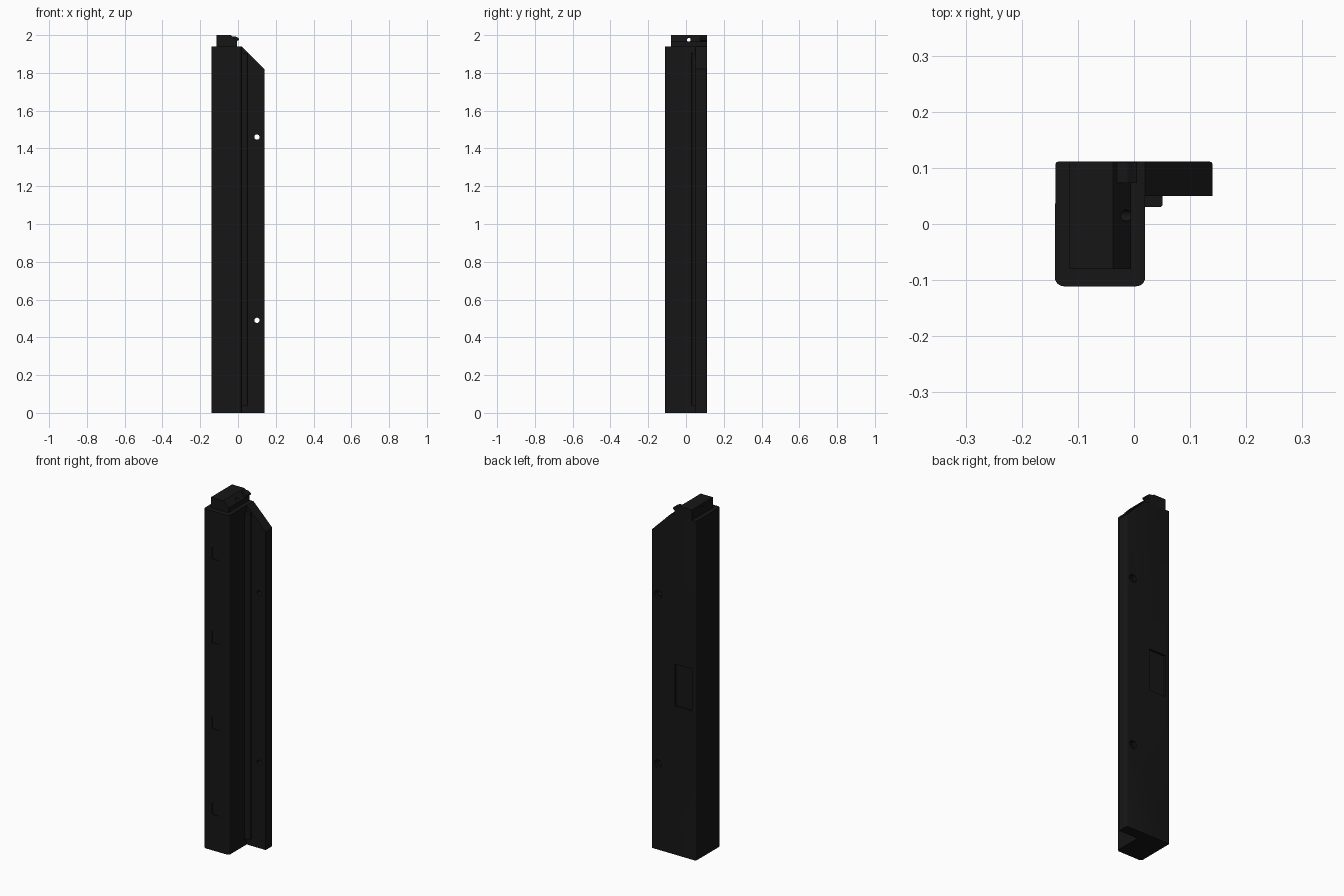
import bpy, bmesh, math

if "Cube" in bpy.data.objects:
    bpy.data.objects.remove(bpy.data.objects["Cube"])

black = bpy.data.materials.new("black_plastic")
black.diffuse_color = (0.008, 0.008, 0.008, 1)
black.use_nodes = True
black.node_tree.nodes["Principled BSDF"].inputs["Base Color"].default_value = black.diffuse_color


def prism(name, pts, axis, a, b):
    """Extrude a 2D outline from a to b along x, y or z."""
    place = {"x": lambda u, v, w: (w, u, v),
             "y": lambda u, v, w: (u, w, v),
             "z": lambda u, v, w: (u, v, w)}[axis]
    bm = bmesh.new()
    low = [bm.verts.new(place(u, v, a)) for u, v in pts]
    high = [bm.verts.new(place(u, v, b)) for u, v in pts]
    bm.faces.new(low)
    bm.faces.new(high)
    n = len(pts)
    for i in range(n):
        j = (i + 1) % n
        bm.faces.new((low[i], low[j], high[j], high[i]))
    bmesh.ops.recalc_face_normals(bm, faces=bm.faces)
    me = bpy.data.meshes.new(name)
    bm.to_mesh(me)
    bm.free()
    ob = bpy.data.objects.new(name, me)
    bpy.context.collection.objects.link(ob)
    me.materials.append(black)
    return ob


def arc(cx, cy, r, start, end, n=6):
    return [(cx + r * math.cos(math.radians(start + (end - start) * i / n)),
             cy + r * math.sin(math.radians(start + (end - start) * i / n)))
            for i in range(n + 1)]


def circle(cx, cy, r, n):
    return arc(cx, cy, r, 0, 360, n)[:-1]


def rect(x0, x1, y0, y1):
    return [(x0, y0), (x1, y0), (x1, y1), (x0, y1)]


def select(ob):
    bpy.ops.object.select_all(action="DESELECT")
    ob.select_set(True)
    bpy.context.view_layer.objects.active = ob


def cut(ob, cutter):
    cutter.hide_render = True
    mod = ob.modifiers.new("cut", "BOOLEAN")
    mod.operation = "DIFFERENCE"
    mod.solver = "EXACT"
    mod.object = cutter
    select(ob)
    bpy.ops.object.modifier_apply(modifier=mod.name)
    bpy.data.objects.remove(cutter)


# L-shaped post with mounting flange
outline = (arc(-0.125, -0.095, 0.016, 180, 270) + arc(0.004, -0.095, 0.016, 270, 360)
           + [(0.02, 0.05), (0.14, 0.05)]
           + arc(0.135, 0.106, 0.005, 0, 90, 3) + arc(-0.135, 0.106, 0.005, 90, 180, 3))
post = prism("post_body", outline, "z", 0, 1.94)

# Sloped flange top
cut(post, prism("slope_cutter", [(0.01, 1.95), (0.16, 1.80), (0.16, 2.0), (0.01, 2.0)],
                "y", 0.03, 0.13))

# Screw holes with hexagonal nut pockets at the back
for z in (0.49, 1.46):
    cut(post, prism("hole_cutter", circle(0.10, z, 0.014, 24), "y", 0.0, 0.2))
    cut(post, prism("nut_cutter", circle(0.10, z, 0.025, 6), "y", 0.09, 0.2))

# Label recess on the back
cut(post, prism("label_cutter", rect(-0.115, -0.008, 0.85, 1.09), "y", 0.10, 0.2))

# Plain shallow marker recesses on the front
for z in (0.24, 0.73, 1.22, 1.70):
    cut(post, prism("marker_cutter", rect(-0.088, -0.038, z - 0.034, z + 0.034),
                    "y", -0.2, -0.107))

# Guide strip in the inner corner
strip = prism("guide_strip", [(0.015, 0.03)] + arc(0.045, 0.036, 0.006, 270, 360, 4)
              + [(0.051, 0.055), (0.015, 0.055)], "z", 0.04, 1.905)

# Chamfered connector on top, with a cross hole
plug = prism("top_connector", [(-0.115, 1.935), (-0.005, 1.935), (-0.005, 1.966),
                               (-0.037, 2.0), (-0.115, 2.0)], "y", -0.08, 0.111)
cut(plug, prism("pin_cutter", circle(0.015, 1.975, 0.01, 24), "x", -0.2, 0.1))

# Small catch at the back of the connector
catch = prism("connector_catch", [(-0.04, 1.965), (-0.01, 1.965), (0.005, 1.975),
                                  (0.005, 1.982), (-0.012, 1.993), (-0.04, 1.993)],
              "y", 0.073, 0.1105)

for ob in (post, strip, plug, catch):
    select(ob)
    bpy.ops.object.shade_smooth_by_angle(angle=math.radians(32))
